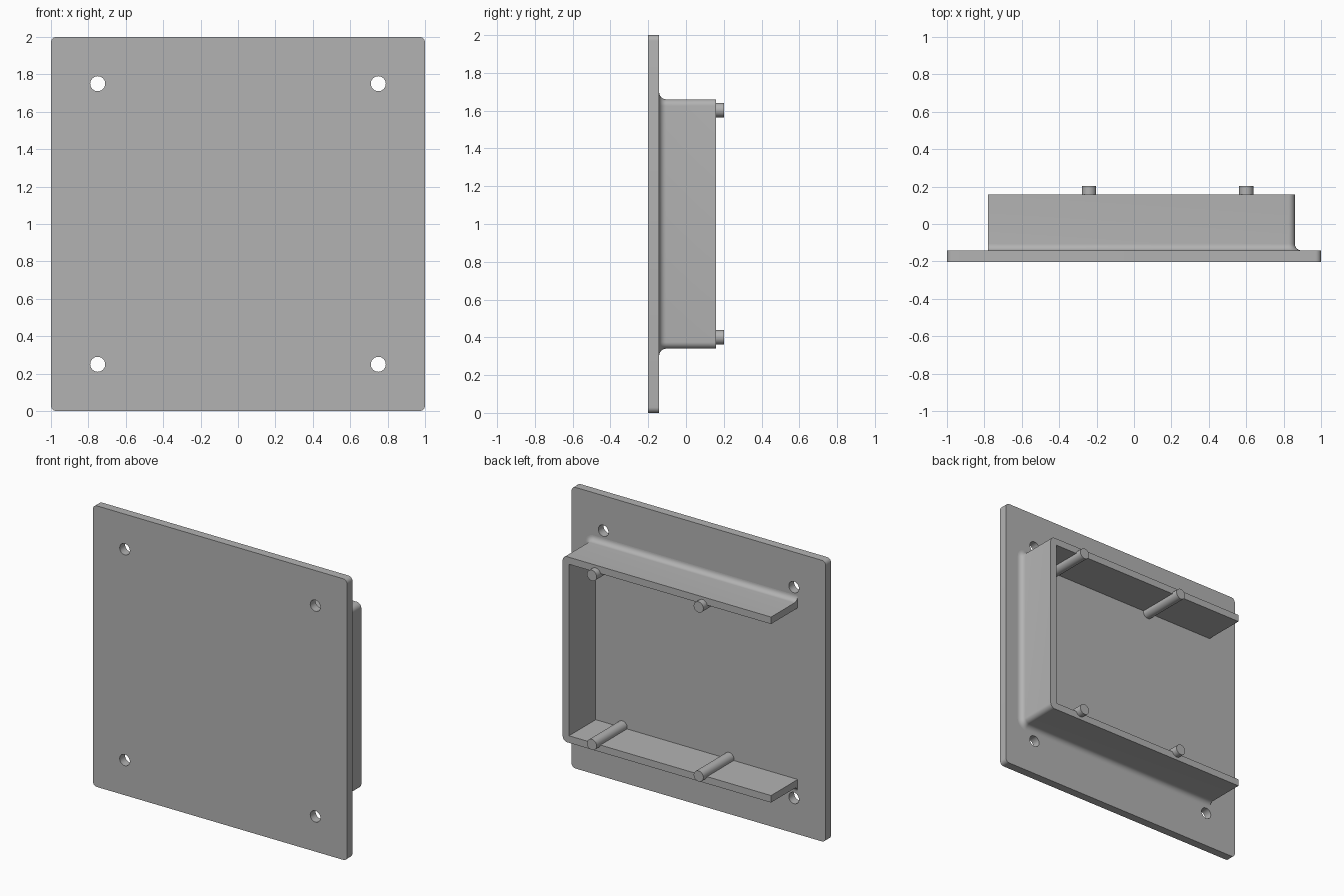
import bpy, bmesh
from math import cos, sin, pi, radians

if "Cube" in bpy.data.objects:
    bpy.data.objects.remove(bpy.data.objects["Cube"])

GREY = (0.45, 0.45, 0.45, 1)
mat = bpy.data.materials.new("plain grey")
mat.use_nodes = True
mat.diffuse_color = GREY
mat.node_tree.nodes["Principled BSDF"].inputs["Base Color"].default_value = GREY

FRONT, FACE, RIM, TIP = -0.202, -0.142, 0.158, 0.202


def arc(cx, cz, r, start, end, n):
    """Points along an arc, angles in degrees."""
    return [(cx + r * cos(radians(start + (end - start) * i / n)),
             cz + r * sin(radians(start + (end - start) * i / n))) for i in range(n + 1)]


def finish(ob, angle=30):
    ob.data.materials.clear()
    ob.data.materials.append(mat)
    bpy.ops.object.select_all(action='DESELECT')
    ob.select_set(True)
    bpy.context.view_layer.objects.active = ob
    bpy.ops.object.shade_smooth_by_angle(angle=radians(angle))


def mesh_object(name, bm):
    bmesh.ops.remove_doubles(bm, verts=bm.verts, dist=1e-5)
    bmesh.ops.recalc_face_normals(bm, faces=bm.faces)
    me = bpy.data.meshes.new(name)
    bm.to_mesh(me)
    bm.free()
    ob = bpy.data.objects.new(name, me)
    bpy.context.collection.objects.link(ob)
    finish(ob)
    return ob


# Face plate: rounded square outline with four screw holes
curve = bpy.data.curves.new("face_plate", 'CURVE')
curve.dimensions = '2D'
curve.fill_mode = 'BOTH'
curve.extrude = (FACE - FRONT) / 2
R = 0.03
outline = []
for k, (sx, sz) in enumerate([(1, 1), (-1, 1), (-1, -1), (1, -1)]):
    outline += arc(sx * (1 - R), 1 + sz * (1 - R), R, 90 * k, 90 * k + 90, 6)
holes = [arc(x, z, 0.04, 0, 360, 32)[:-1] for x in (-0.75, 0.75) for z in (0.25, 1.75)]
for loop in [outline] + holes:
    spline = curve.splines.new('POLY')
    spline.points.add(len(loop) - 1)
    for point, (x, z) in zip(spline.points, loop):
        point.co = (x, z, 0, 1)
    spline.use_cyclic_u = True
plate = bpy.data.objects.new("face_plate", curve)
bpy.context.collection.objects.link(plate)
plate.rotation_euler.x = pi / 2
plate.location.y = (FRONT + FACE) / 2
bpy.ops.object.select_all(action='DESELECT')
plate.select_set(True)
bpy.context.view_layer.objects.active = plate
bpy.ops.object.convert(target='MESH')
finish(plate)

# Three-sided wall, open on the right, with a fillet where it meets the plate
LEFT, OPEN, HALF, WALL, CORNER, FILLET = 0.86, -0.78, 0.66, 0.05, 0.035, 0.037


def u_path(offset, radius):
    x, h = LEFT + offset, HALF + offset
    return ([(OPEN, 1 - h)] + arc(x - radius, 1 - h + radius, radius, -90, 0, 8)
            + arc(x - radius, 1 + h - radius, radius, 0, 90, 8) + [(OPEN, 1 + h)])


sections = []
for dx, dy in arc(FILLET, FILLET, FILLET, 270, 180, 8):
    sections.append((dx, FACE + dy, CORNER + dx))
sections += [(0, RIM, CORNER), (-WALL, RIM, 0), (-WALL, FACE, 0)]
bm = bmesh.new()
rings = [[bm.verts.new((x, y, z)) for x, z in u_path(off, rad)] for off, y, rad in sections]
for a, b in zip(rings, rings[1:]):
    for i in range(len(a) - 1):
        bm.faces.new((a[i], a[i + 1], b[i + 1], b[i]))
for end in (0, -1):
    bm.faces.new([ring[end] for ring in rings])
mesh_object("box_wall", bm)

# Four round pegs running along the inside of the wall and past its rim
for side, x in (("right", -0.24), ("left", 0.6)):
    for level, z in (("lower", 0.4), ("upper", 1.603)):
        bm = bmesh.new()
        base, tip = [[bm.verts.new((px, y, pz)) for px, pz in arc(x, z, 0.038, 0, 360, 32)[:-1]]
                     for y in (FACE, TIP)]
        bm.faces.new(base)
        bm.faces.new(tip)
        for i in range(len(base)):
            j = (i + 1) % len(base)
            bm.faces.new((base[i], base[j], tip[j], tip[i]))
        mesh_object(f"{level}_{side}_peg", bm)
